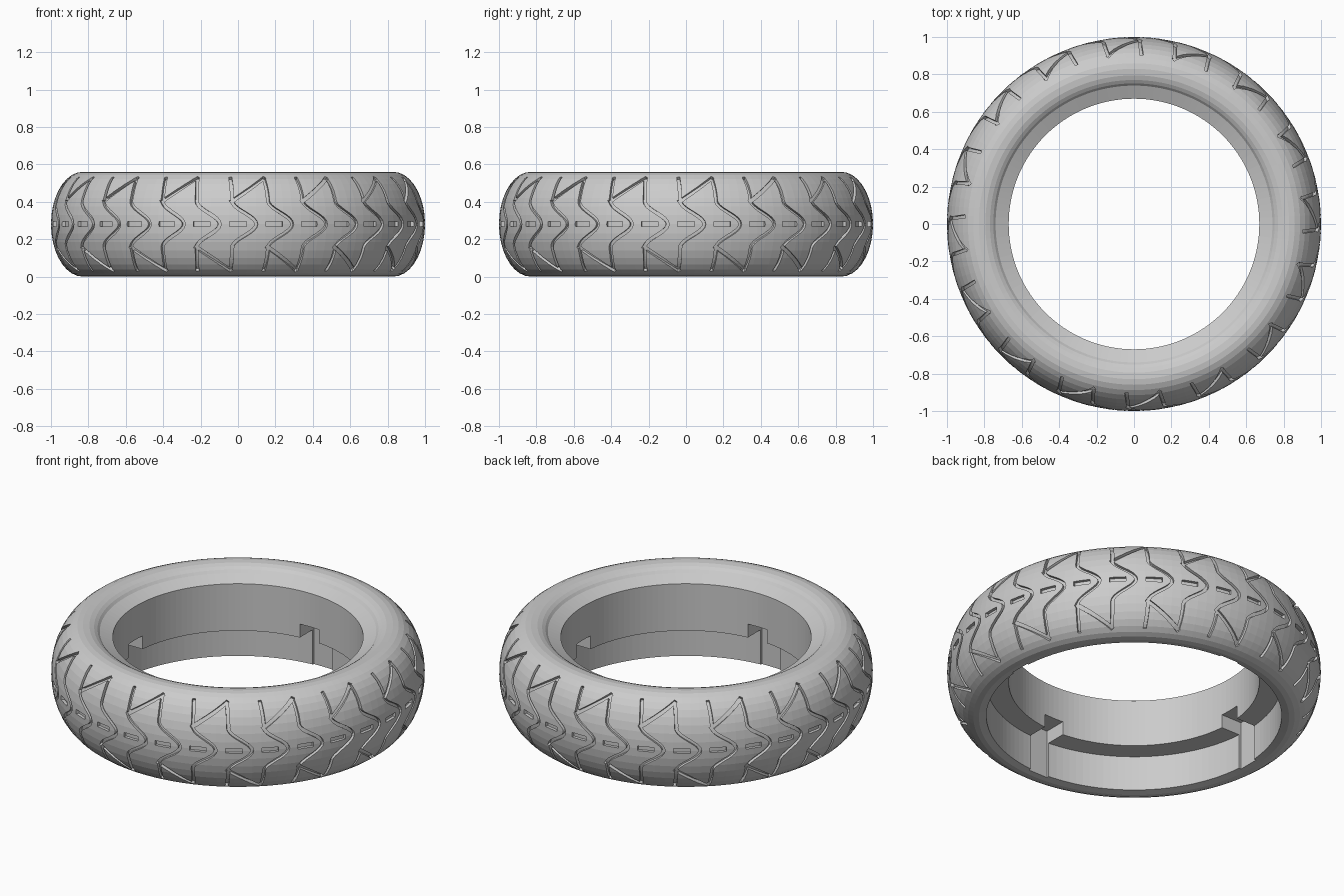
import bpy, bmesh, math
from mathutils import Vector, Matrix

if "Cube" in bpy.data.objects:
    bpy.data.objects.remove(bpy.data.objects["Cube"], do_unlink=True)

HALF = 0.28            # half the tyre width
SHOULDER = 0.83        # radius where the rounded tread begins
CROWN = 0.17           # rise of the tread above the shoulder
COUNT = 32             # tread pattern repeats
STEP = 2 * math.pi / COUNT

rubber = bpy.data.materials.new("grey rubber")
rubber.use_nodes = True
grey = (0.6, 0.6, 0.6, 1)
rubber.diffuse_color = grey
rubber.node_tree.nodes["Principled BSDF"].inputs["Base Color"].default_value = grey


def finish(bm, name):
    bmesh.ops.recalc_face_normals(bm, faces=bm.faces[:])
    mesh = bpy.data.meshes.new(name)
    bm.to_mesh(mesh)
    bm.free()
    mesh.materials.append(rubber)
    obj = bpy.data.objects.new(name, mesh)
    bpy.context.collection.objects.link(obj)
    return obj


def revolve(profile, name, segments=128):
    bm = bmesh.new()
    rings = []
    for i in range(segments):
        a = 2 * math.pi * i / segments
        rings.append([bm.verts.new((r * math.cos(a), r * math.sin(a), z))
                      for r, z in profile])
    n = len(profile)
    for i in range(segments):
        one, two = rings[i], rings[(i + 1) % segments]
        for j in range(n):
            k = (j + 1) % n
            bm.faces.new((one[j], two[j], two[k], one[k]))
    return finish(bm, name)


def tread_point(x, t):
    """Point and normal on the tread: x is the angle from the front, t runs -1..1 in height."""
    c = math.sqrt(max(0, 1 - t * t))
    a = x - math.pi / 2
    r = SHOULDER + CROWN * c
    out = Vector((math.cos(a), math.sin(a), 0))
    normal = (out * c / CROWN + Vector((0, 0, t / HALF))).normalized()
    return out * r + Vector((0, 0, HALF + HALF * t)), normal


def add_groove(bm, path, width, depth=0.018):
    """Closed square strip that follows a path over the tread."""
    pts = [tread_point(x, t) for x, t in path]
    rows = []
    for i, (p, n) in enumerate(pts):
        along = pts[min(i + 1, len(pts) - 1)][0] - pts[max(i - 1, 0)][0]
        side = along.cross(n).normalized() * width / 2
        rows.append([bm.verts.new(q) for q in (
            p + side + n * 0.02, p - side + n * 0.02,
            p - side - n * depth, p + side - n * depth)])
    for one, two in zip(rows, rows[1:]):
        for j in range(4):
            k = (j + 1) % 4
            bm.faces.new((one[j], one[k], two[k], two[j]))
    bm.faces.new(rows[0])
    bm.faces.new(rows[-1])


def cut(target, cutter):
    cutter.hide_render = True
    mod = target.modifiers.new("cut", "BOOLEAN")
    mod.operation = "DIFFERENCE"
    mod.solver = "EXACT"
    mod.object = cutter
    bpy.context.view_layer.objects.active = target
    bpy.ops.object.modifier_apply(modifier=mod.name)
    bpy.data.objects.remove(cutter, do_unlink=True)


# Tyre body: hole wall, sloped lip, hollow side, round tread, stepped recess below
profile = [(0.67, 0.213), (0.67, 0.49), (0.74, 0.522), (0.752, 0.536),
           (0.77, 0.548), (0.795, 0.557)]
ARC = 18
for i in range(ARC + 1):
    a = math.pi / 2 - math.pi * i / ARC
    profile.append((SHOULDER + CROWN * math.cos(a), HALF + HALF * math.sin(a)))
profile += [(0.79, 0.008), (0.79, 0.213)]
tyre = revolve(profile, "tyre")

# Wavy grooves running from shoulder to shoulder
TROUGH = 0.45


def wave(t):
    s = abs(t)
    if s < TROUGH:
        return -0.065 * (1 - math.cos(math.pi * s / TROUGH))
    return -0.13 - 0.07 * (s - TROUGH) ** 2


bm = bmesh.new()
for k in range(COUNT):
    peak = (k + 0.5) * STEP
    heights = [0.9 * i / 18 for i in range(-18, 19)]
    add_groove(bm, [(peak + wave(t), t) for t in heights], 0.017)
cut(tyre, finish(bm, "wave_cutter"))

# Slanted strokes on alternating sides, and dashes along the centre line
bm = bmesh.new()
for k in range(COUNT):
    side = 1 if k % 2 == 0 else -1
    start = (k + 0.5) * STEP - 0.14
    steps = [i / 8 for i in range(9)]
    add_groove(bm, [(start + 0.2 * f, side * (0.42 + 0.48 * f)) for f in steps], 0.021)
    add_groove(bm, [(k * STEP + d, 0) for d in (-0.045, 0, 0.045)], 0.027)

# Four square notches in the inner step
for i in range(4):
    size = Matrix.Diagonal((0.2, 0.126, 0.36, 1))
    place = Matrix.Rotation(i * math.pi / 2, 4, "Z") @ Matrix.Translation((0.7, 0, 0.112))
    bmesh.ops.create_cube(bm, size=1, matrix=place @ size)
cut(tyre, finish(bm, "stroke_and_notch_cutter"))
